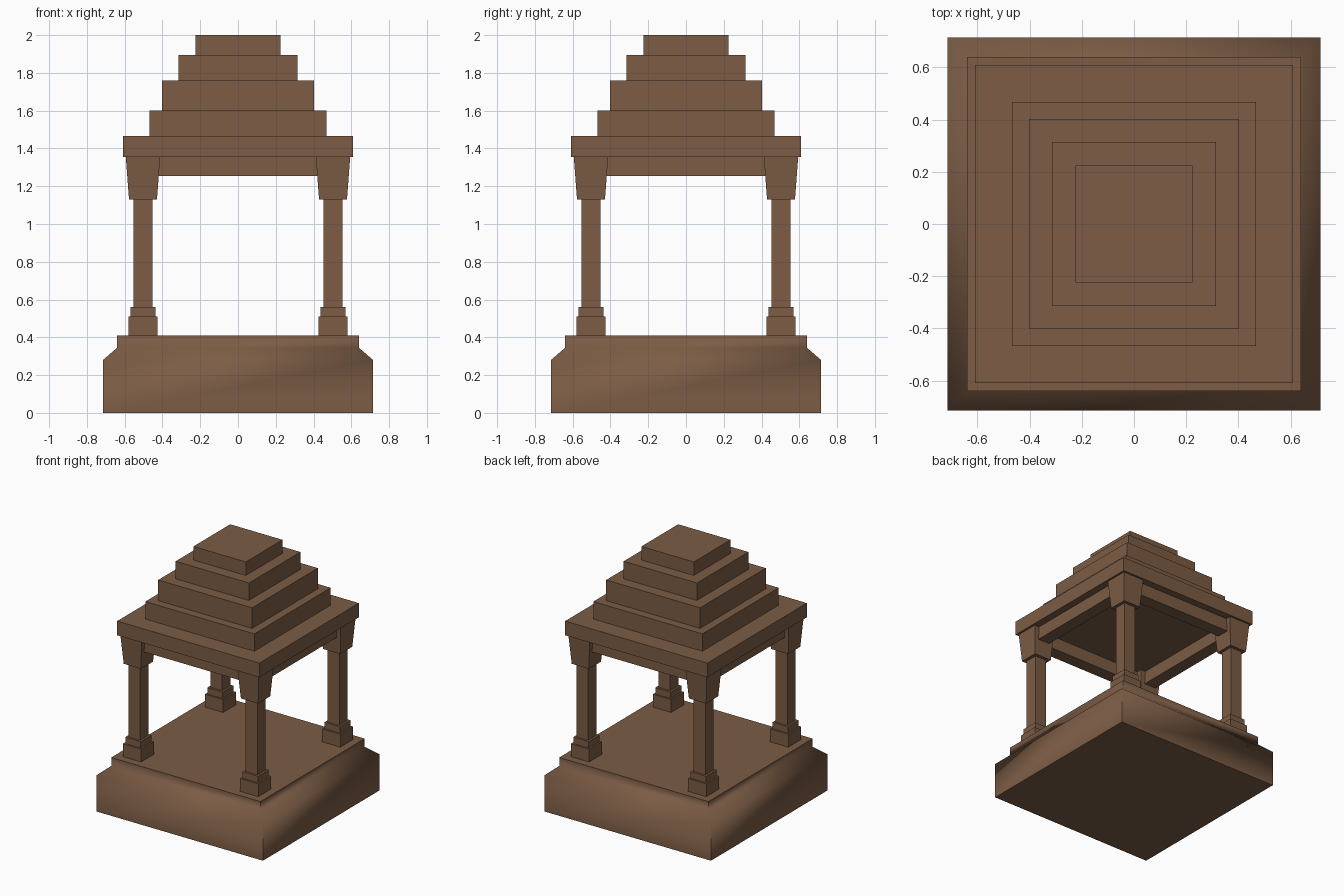
import bpy
import math

cube = bpy.data.objects.get("Cube")
if cube:
    bpy.data.objects.remove(cube, do_unlink=True)

# One warm brown for the whole pavilion
BROWN = (0.2, 0.108, 0.06, 1)
brown = bpy.data.materials.new("brown_stone")
brown.use_nodes = True
brown.diffuse_color = BROWN
brown.node_tree.nodes["Principled BSDF"].inputs["Base Color"].default_value = BROWN


def square_stack(name, profile, x=0, y=0):
    """Closed square solid from (half width, height) steps, bottom to top."""
    corners = [(-1, -1), (1, -1), (1, 1), (-1, 1)]
    verts = [(x + sx * h, y + sy * h, z) for h, z in profile for sx, sy in corners]
    faces = [(3, 2, 1, 0)]
    for ring in range(len(profile) - 1):
        a = ring * 4
        for i in range(4):
            j = (i + 1) % 4
            faces.append((a + i, a + j, a + 4 + j, a + 4 + i))
    top = len(verts) - 4
    faces.append((top, top + 1, top + 2, top + 3))
    mesh = bpy.data.meshes.new(name)
    mesh.from_pydata(verts, [], faces)
    mesh.materials.append(brown)
    obj = bpy.data.objects.new(name, mesh)
    bpy.context.collection.objects.link(obj)
    return obj


def box(name, centre, size):
    bpy.ops.mesh.primitive_cube_add(size=1, location=centre)
    obj = bpy.context.object
    obj.name = name
    obj.scale = size
    obj.data.materials.append(brown)
    return obj


# Plinth with a softly shaded sloping shoulder
plinth = square_stack("plinth", [(0.715, 0), (0.715, 0.28), (0.64, 0.345), (0.64, 0.41)])
bpy.ops.object.select_all(action="DESELECT")
plinth.select_set(True)
bpy.context.view_layer.objects.active = plinth
bpy.ops.object.shade_smooth_by_angle(angle=math.radians(60))

# Four pillars: stepped foot, square shaft, flared capital
PILLAR = 0.503
for depth, sy in (("front", -1), ("back", 1)):
    for side, sx in (("right", -1), ("left", 1)):
        tag = f"{depth}_{side}"
        x, y = sx * PILLAR, sy * PILLAR
        square_stack(f"pillar_foot_{tag}",
                     [(0.078, 0.41), (0.078, 0.51), (0.066, 0.51), (0.066, 0.56)], x, y)
        square_stack(f"pillar_shaft_{tag}", [(0.05, 0.56), (0.05, 1.13)], x, y)
        square_stack(f"capital_{tag}", [(0.074, 1.13), (0.091, 1.355)], x, y)

# Lintel beams between the capitals
for name, s in (("front", -1), ("back", 1)):
    box(f"beam_{name}", (0, s * PILLAR, 1.305), (2 * PILLAR, 0.1, 0.1))
for name, s in (("right", -1), ("left", 1)):
    box(f"beam_{name}", (s * PILLAR, 0, 1.305), (0.1, 2 * PILLAR, 0.1))

# Stepped roof tiers
z = 1.355
for i, (half, top) in enumerate([(0.61, 1.465), (0.468, 1.6), (0.403, 1.76),
                                 (0.315, 1.895), (0.225, 2.0)]):
    square_stack(f"roof_tier_{i + 1}", [(half, z), (half, top)])
    z = top
